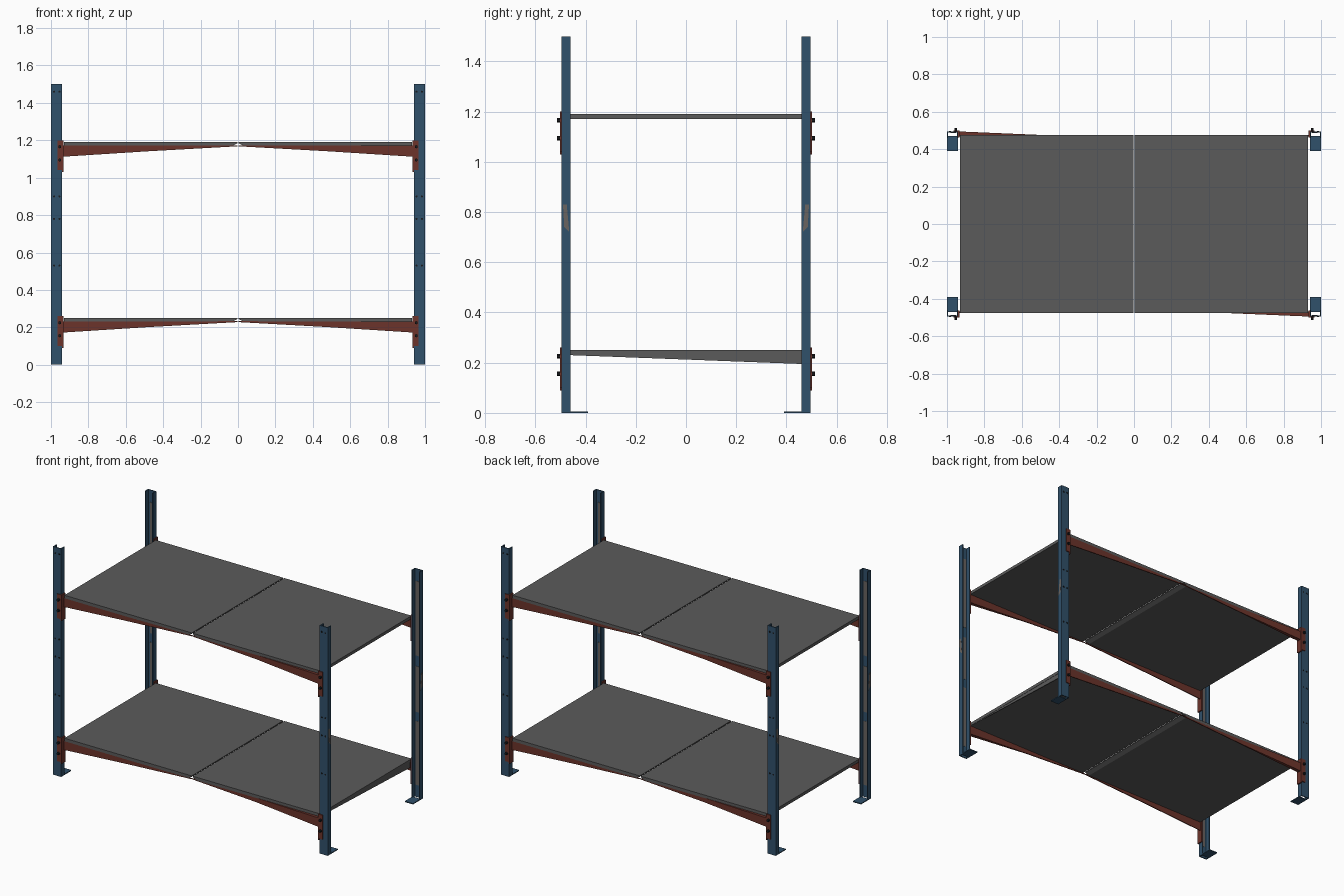
import bpy, bmesh
from mathutils import Vector

if "Cube" in bpy.data.objects:
    bpy.data.objects.remove(bpy.data.objects["Cube"], do_unlink=True)


def material(name, rgb):
    m = bpy.data.materials.new(name)
    m.use_nodes = True
    m.diffuse_color = (*rgb, 1)
    bsdf = m.node_tree.nodes["Principled BSDF"]
    bsdf.inputs["Base Color"].default_value = (*rgb, 1)
    bsdf.inputs["Roughness"].default_value = 0.7
    return m


BLUE = material("blue paint", (0.03, 0.082, 0.145))
RED = material("rusty red paint", (0.15, 0.034, 0.024))
GREY = material("shelf grey", (0.105, 0.105, 0.105))
WORN = material("worn steel", (0.14, 0.125, 0.115))
DARK = material("dark metal", (0.01, 0.011, 0.013))


def finish(name, bm, mat):
    bmesh.ops.recalc_face_normals(bm, faces=bm.faces)
    mesh = bpy.data.meshes.new(name)
    bm.to_mesh(mesh)
    bm.free()
    mesh.materials.append(mat)
    obj = bpy.data.objects.new(name, mesh)
    bpy.context.collection.objects.link(obj)
    return obj


def loft(name, first, last, mat):
    """Closed solid between two matching outlines."""
    bm = bmesh.new()
    a = [bm.verts.new(p) for p in first]
    b = [bm.verts.new(p) for p in last]
    bm.faces.new(a)
    bm.faces.new(b)
    for i in range(len(a)):
        j = (i + 1) % len(a)
        bm.faces.new((a[i], a[j], b[j], b[i]))
    return finish(name, bm, mat)


def box(name, x, y, z, mat, sx=1, sy=1):
    ring = [(x[0], y[0]), (x[1], y[0]), (x[1], y[1]), (x[0], y[1])]
    return loft(name, [(sx * u, sy * v, z[0]) for u, v in ring],
                [(sx * u, sy * v, z[1]) for u, v in ring], mat)


def disc(name, x, y, z, radius, depth, mat):
    """Short six-sided cylinder along y."""
    bm = bmesh.new()
    bmesh.ops.create_cone(bm, cap_ends=True, segments=6, radius1=radius,
                          radius2=radius, depth=depth)
    for v in bm.verts:
        v.co = Vector((x + v.co.x, y + v.co.z, z + v.co.y))
    return finish(name, bm, mat)


HEIGHT = 1.5
LEVELS = (0.25, 1.19)
T = 0.006

# Channel posts open toward the middle of the rack
channel = [(0.94, 0.46), (0.94, 0.495), (1, 0.495), (1, 0.46),
           (1 - T, 0.46), (1 - T, 0.495 - T), (0.94 + T, 0.495 - T), (0.94 + T, 0.46)]

for sy in (-1, 1):
    for sx in (-1, 1):
        side = ("front" if sy < 0 else "back") + ("_left" if sx > 0 else "_right")
        wide = sx * sy < 0
        loft(side + "_post", [(sx * x, sy * y, 0) for x, y in channel],
             [(sx * x, sy * y, HEIGHT) for x, y in channel], BLUE)
        box(side + "_foot", (0.94, 1), (0.39, 0.47), (0, T), BLUE, sx, sy)

        # Bare metal inside the channel and on the outer flange
        for z in ((0.08, 0.5), (0.56, 0.86), (0.93, 1.42)):
            box(side + "_worn_inner_strip", (0.952, 0.982), (0.487, 0.49), z, WORN, sx, sy)
        patch = [(0.465, 0.72), (0.475, 0.83), (0.49, 0.83), (0.485, 0.74)]
        loft(side + "_worn_patch", [(sx * 0.999, sy * y, z) for y, z in patch],
             [(sx * 1.001, sy * y, z) for y, z in patch], WORN)

        # Bolt holes in the post face
        for z in (0.53, 0.78, 0.9, 1.46):
            for x in (0.955, 0.983):
                disc(side + "_bolt_hole", sx * x, sy * 0.495, z, 0.006, 0.003, DARK)

        for level, top in zip(("lower", "upper"), LEVELS):
            name = side + "_" + level
            # Angle bracket with two bolts
            box(name + "_bracket_side", (0.932, 0.94), (0.462, 0.501),
                (top - 0.16, top + 0.01), RED, sx, sy)
            box(name + "_bracket_face", (0.932, 0.965), (0.495, 0.501),
                (top - 0.15, top + 0.01), RED, sx, sy)
            for drop in (0.025, 0.095):
                disc(name + "_bolt", sx * 0.953, sy * 0.505, top - drop, 0.009, 0.016, DARK)

            # Beam tapering to the middle, flared outward on opposite corners
            outer = 0.495 if wide else 0.475

            def section(x, inner, out, low, high):
                pts = [(inner, low), (out, low), (out, high), (inner, high)]
                return [(sx * x, sy * y, top + z) for y, z in pts]

            middle = section(0.47, 0.469, 0.475, -0.048, -0.019)
            loft(name + "_beam_inner", section(0.002, 0.469, 0.475, -0.022, -0.017),
                 middle, RED)
            loft(name + "_beam_outer", middle,
                 section(0.94, 0.469, outer, -0.078, -0.019), RED)

# Shelf panels, bevelled underneath along the centre gap
for level, top in zip(("lower", "upper"), LEVELS):
    for sx, side in ((-1, "right"), (1, "left")):
        outline = [(0.004, 0), (0.93, 0), (0.93, -0.02), (0.03, -0.02), (0.004, -0.006)]
        loft(f"{level}_{side}_shelf_panel",
             [(sx * x, -0.475, top + z) for x, z in outline],
             [(sx * x, 0.475, top + z) for x, z in outline], GREY)

# Sagging end lip under the lower shelf
lip = [(-0.46, 0.23), (0.46, 0.23), (0.46, 0.195)]
loft("lower_shelf_end_lip", [(0.922, y, z) for y, z in lip],
     [(0.928, y, z) for y, z in lip], GREY)
